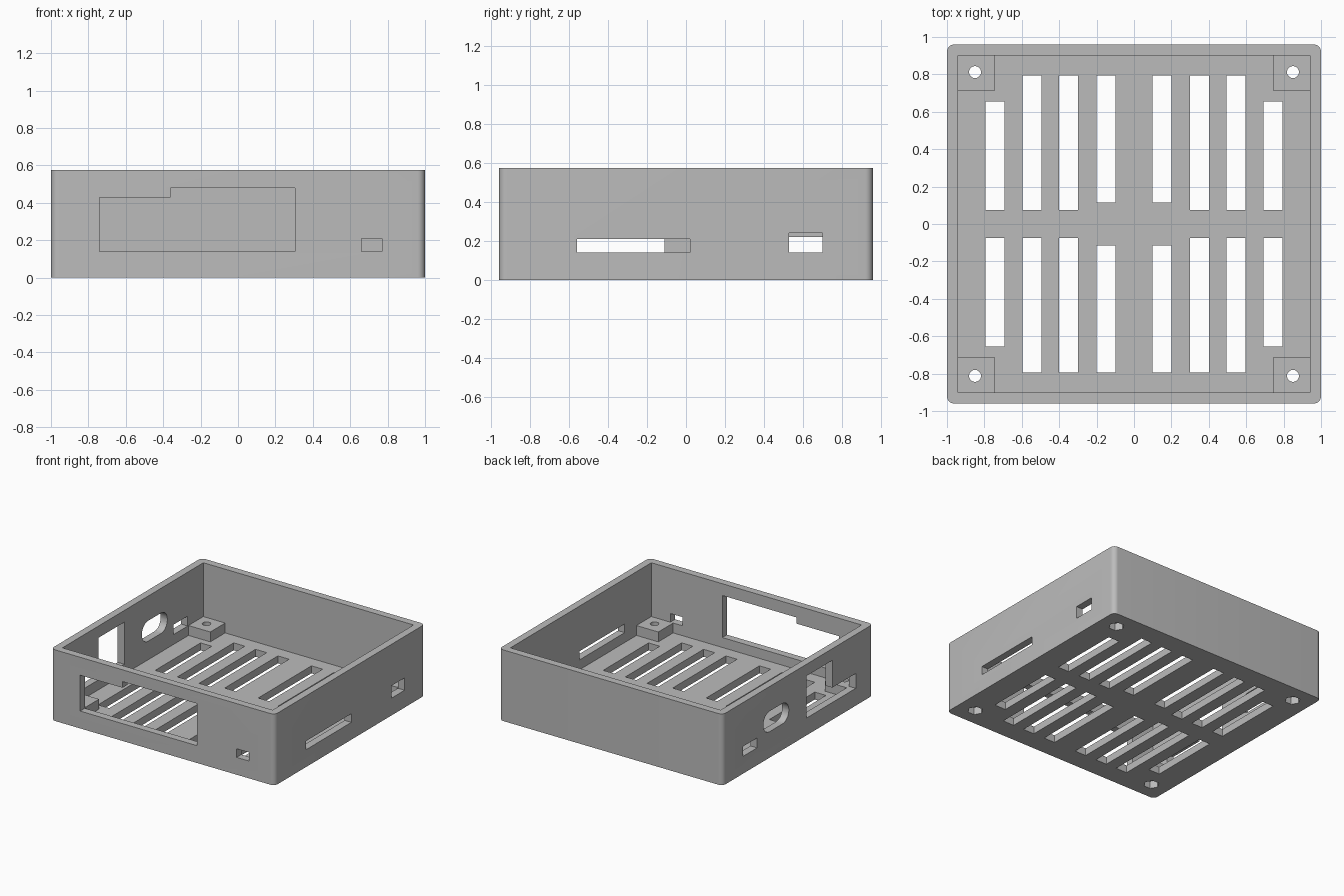
import bpy
import bmesh
from math import cos, sin, pi, radians
from mathutils import Vector

if "Cube" in bpy.data.objects:
    bpy.data.objects.remove(bpy.data.objects["Cube"], do_unlink=True)

grey = bpy.data.materials.new("plain grey")
grey.use_nodes = True
grey.diffuse_color = (0.5, 0.5, 0.5, 1)
grey.node_tree.nodes["Principled BSDF"].inputs["Base Color"].default_value = (0.5, 0.5, 0.5, 1)


def prism(name, outline, axis, lo, hi):
    """Extrude a 2D outline along an axis; the outline uses the other two axes in order."""
    bm = bmesh.new()

    def place(u, v, w):
        return {"x": (w, u, v), "y": (u, w, v), "z": (u, v, w)}[axis]
    rings = [[bm.verts.new(place(u, v, w)) for u, v in outline] for w in (lo, hi)]
    n = len(outline)
    bm.faces.new(rings[0])
    bm.faces.new(rings[1])
    for i in range(n):
        j = (i + 1) % n
        bm.faces.new((rings[0][i], rings[0][j], rings[1][j], rings[1][i]))
    bmesh.ops.recalc_face_normals(bm, faces=bm.faces[:])
    mesh = bpy.data.meshes.new(name)
    bm.to_mesh(mesh)
    bm.free()
    mesh.materials.append(grey)
    obj = bpy.data.objects.new(name, mesh)
    bpy.context.collection.objects.link(obj)
    return obj


def rect(u0, u1, v0, v1):
    return [(u0, v0), (u1, v0), (u1, v1), (u0, v1)]


def rounded(u0, u1, v0, v1, r, steps=8):
    points = []
    centres = [(u1 - r, v1 - r), (u0 + r, v1 - r), (u0 + r, v0 + r), (u1 - r, v0 + r)]
    for k, (cu, cv) in enumerate(centres):
        for s in range(steps + 1):
            a = (k + s / steps) * pi / 2
            points.append((cu + r * cos(a), cv + r * sin(a)))
    return points


def circle(cu, cv, r, sides):
    return [(cu + r * cos(2 * pi * i / sides), cv + r * sin(2 * pi * i / sides))
            for i in range(sides)]


def combine(tool, operation="DIFFERENCE"):
    """Boolean a tool into the case and discard the tool."""
    mod = case.modifiers.new("combine", "BOOLEAN")
    mod.operation = operation
    mod.solver = "EXACT"
    mod.object = tool
    bpy.context.view_layer.objects.active = case
    bpy.ops.object.modifier_apply(modifier=mod.name)
    bpy.data.objects.remove(tool, do_unlink=True)


W, D, H = 1.0, 0.96, 0.575
FLOOR, LEDGE = 0.06, 0.14
INX, INY = W - 0.06, D - 0.06
quadrants = [(sx, sy) for sx in (-1, 1) for sy in (-1, 1)]

# Open tray with rounded outer corners
case = prism("case_body", rounded(-W, W, -D, D, 0.04), "z", 0, H)
combine(prism("cavity", rect(-INX, INX, -INY, INY), "z", FLOOR, H + 0.1))

# Corner mounting posts with screw holes and hexagonal nut pockets
for sx, sy in quadrants:
    xs = sorted((sx * 0.745, sx * (INX + 0.02)))
    ys = sorted((sy * 0.71, sy * (INY + 0.02)))
    combine(prism("corner_post", rect(*xs, *ys), "z", 0.03, LEDGE), "UNION")
for sx, sy in quadrants:
    combine(prism("screw_hole", circle(sx * 0.85, sy * 0.812, 0.032, 24), "z", -0.1, 0.3))
    combine(prism("nut_pocket", circle(sx * 0.85, sy * 0.812, 0.058, 6), "z", -0.1, 0.06))

# Floor ventilation slots
for x, near, far in [(0.15, 0.115, 0.795), (0.35, 0.075, 0.795),
                     (0.545, 0.075, 0.795), (0.743, 0.075, 0.655)]:
    for sx, sy in quadrants:
        ys = sorted((sy * near, sy * far))
        combine(prism("vent", rect(sx * x - 0.05, sx * x + 0.05, *ys), "z", -0.1, 0.1))

# Front wall: stepped window and small port
step_window = [(-0.74, LEDGE), (0.305, LEDGE), (0.305, 0.48),
               (-0.36, 0.48), (-0.36, 0.43), (-0.74, 0.43)]
combine(prism("front_window", step_window, "y", -1.1, -0.85))
combine(prism("front_port", rect(0.66, 0.77, LEDGE, 0.21), "y", -1.1, -0.85))

# Left wall (+x): card slot and port
combine(prism("card_slot", rect(-0.56, 0.02, LEDGE, 0.21), "x", 0.9, 1.1))
combine(prism("side_port", rect(0.53, 0.70, LEDGE, 0.24), "x", 0.9, 1.1))

# Right wall (-x): stepped window, oval opening and port
side_window = [(-0.74, LEDGE), (-0.11, LEDGE), (-0.11, 0.48),
               (-0.44, 0.48), (-0.44, 0.26), (-0.74, 0.26)]
combine(prism("side_window", side_window, "x", -1.1, -0.9))
combine(prism("oval_opening", rounded(0.115, 0.44, 0.21, 0.375, 0.08), "x", -1.1, -0.9))
combine(prism("small_port", rect(0.52, 0.70, LEDGE, 0.22), "x", -1.1, -0.9))

# Smooth the rounded corners, keep the cut edges crisp
bpy.ops.object.select_all(action="DESELECT")
case.select_set(True)
bpy.context.view_layer.objects.active = case
bpy.ops.object.shade_smooth_by_angle(angle=radians(30))
